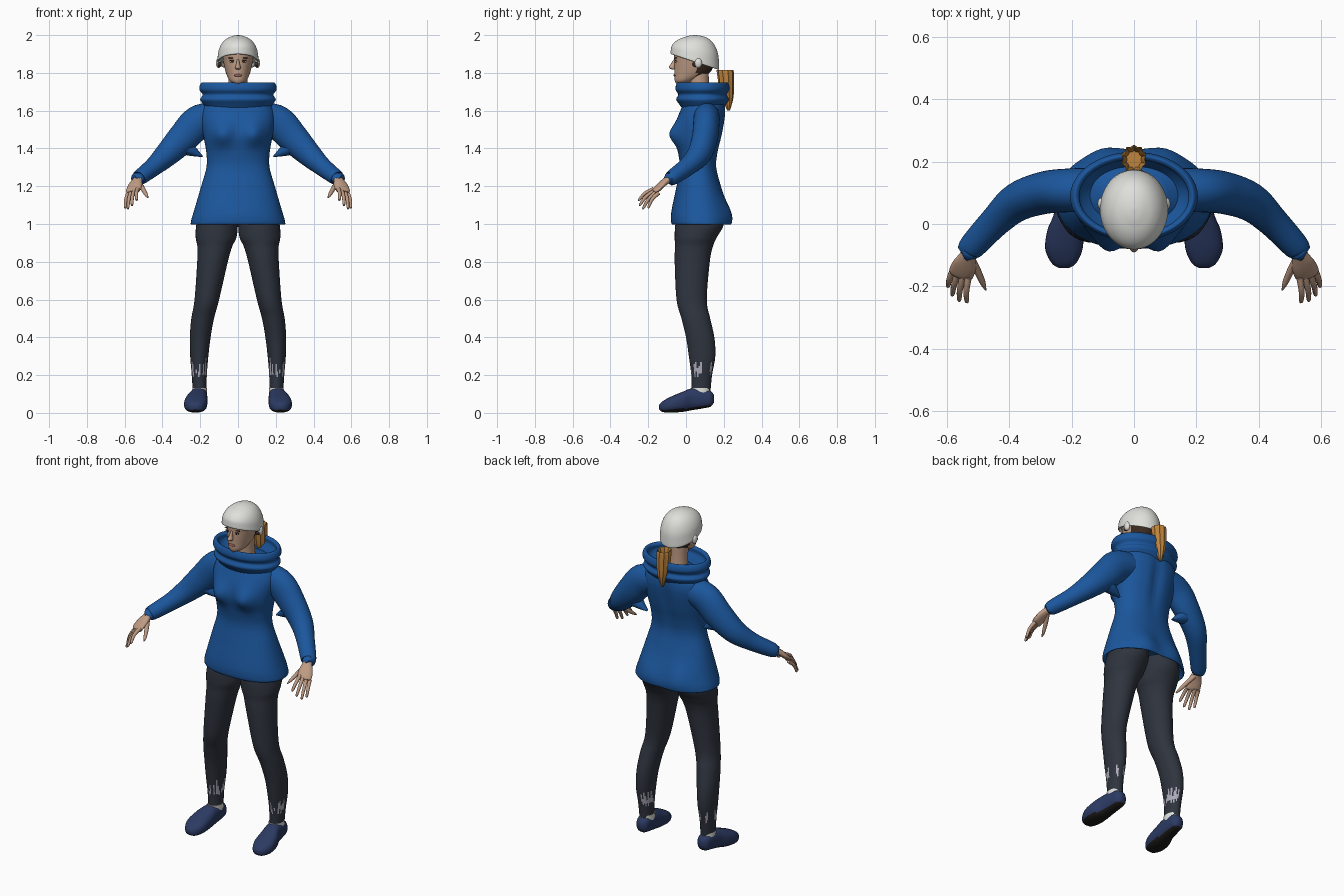
import bpy, bmesh, math, random
from mathutils import Vector

random.seed(4)


def mat(name, r, g, b):
    m = bpy.data.materials.new(name)
    m.diffuse_color = (r, g, b, 1)
    return m


BLUE = mat("jacket blue", 0.011, 0.095, 0.34)
CHARCOAL = mat("legging charcoal", 0.028, 0.034, 0.048)
NAVY = mat("shoe navy", 0.025, 0.043, 0.125)
BLACK = mat("sole black", 0.012, 0.011, 0.010)
SKIN = mat("skin", 0.52, 0.33, 0.23)
WHITE = mat("helmet white", 0.74, 0.74, 0.71)
LILAC = mat("ankle lilac", 0.43, 0.41, 0.50)
ORANGE = mat("ponytail orange", 0.52, 0.23, 0.045)
BROWN = mat("hair brown", 0.045, 0.024, 0.015)
LIP = mat("lip rose", 0.36, 0.14, 0.11)


def spline(keys, steps):
    """Catmull-Rom through tuples of any length."""
    out = []
    for i in range(len(keys) - 1):
        p = [keys[max(0, min(len(keys) - 1, i + k))] for k in (-1, 0, 1, 2)]
        for s in range(steps):
            t = s / steps
            out.append([0.5 * (2 * b + (c - a) * t + (2 * a - 5 * b + 4 * c - d) * t * t
                               + (3 * b - a - 3 * c + d) * t ** 3) for a, b, c, d in zip(*p)])
    return out + [list(keys[-1])]


def finish(name, bm, mats, mirror, angle=50):
    bmesh.ops.recalc_face_normals(bm, faces=bm.faces)
    me = bpy.data.meshes.new(name)
    bm.to_mesh(me)
    bm.free()
    for m in mats:
        me.materials.append(m)
    for p in me.polygons:
        p.use_smooth = True
    me.set_sharp_from_angle(angle=math.radians(angle))
    ob = bpy.data.objects.new(name, me)
    bpy.context.collection.objects.link(ob)
    if mirror:
        ob.modifiers.new("mirror", 'MIRROR').use_mirror_merge = False
    return ob


def loft(name, keys, mats, axis='z', n=32, steps=5, power=2.0, mirror=False,
         rule=None, shape=None, ripple=0.0):
    """Skin elliptical rings; each key is (x, y, z, half width, half depth)."""
    rows = spline(keys, steps)
    bm = bmesh.new()
    rings = []
    for i, (x, y, z, a, b) in enumerate(rows):
        c = Vector((x, y, z))
        if axis == 'z':
            u, v = Vector((1, 0, 0)), Vector((0, 1, 0))
        elif axis == 'y':
            u, v = Vector((1, 0, 0)), Vector((0, 0, 1))
        else:
            t = (Vector(rows[min(i + 1, len(rows) - 1)][:3]) - Vector(rows[max(i - 1, 0)][:3])).normalized()
            u = t.cross(Vector((0, 0, 1))).normalized()
            v = u.cross(t)
        ring = []
        for k in range(n):
            w = 2 * math.pi * k / n
            cs, sn = math.cos(w), math.sin(w)
            f = 1 + ripple * (k % 2)
            du = math.copysign(abs(cs) ** (2 / power), cs) * max(a, 0.001) * f
            dv = math.copysign(abs(sn) ** (2 / power), sn) * max(b, 0.001) * f
            p = c + u * du + v * dv
            ring.append(bm.verts.new(shape(p) if shape else p))
        rings.append(ring)
    for r, s in zip(rings, rings[1:]):
        for k in range(n):
            bm.faces.new((r[k], r[(k + 1) % n], s[(k + 1) % n], s[k]))
    bm.faces.new(rings[0])
    bm.faces.new(rings[-1])
    bmesh.ops.recalc_face_normals(bm, faces=bm.faces)
    bm.normal_update()
    if rule:
        for i, f in enumerate(bm.faces):
            f.material_index = rule(f.calc_center_median(), f.normal, i % n)
    return finish(name, bm, mats, mirror)


def ball(name, loc, size, m, mirror=False):
    bm = bmesh.new()
    bmesh.ops.create_uvsphere(bm, u_segments=16, v_segments=10, radius=1)
    for v in bm.verts:
        v.co = Vector([c * s + l for c, s, l in zip(v.co, size, loc)])
    return finish(name, bm, [m], mirror)


def bump(p, x, z, sx, sz):
    return math.exp(-((abs(p.x) - x) / sx) ** 2 - ((p.z - z) / sz) ** 2)


def jacket_shape(p):
    if p.y < 0.02:
        p.y -= 0.042 * bump(p, 0.085, 1.475, 0.055, 0.06)
    elif p.y > 0.1:
        p.y += 0.02 * bump(p, 0.10, 1.06, 0.07, 0.08)
        p.y -= 0.015 * bump(p, 0.0, 1.50, 0.03, 0.15)
    return p


# Jacket body: (z, half width, front y, back y)
body = [(1.05, .21, -.05, .20), (1.005, .235, -.06, .225), (1.0, .25, -.075, .235), (1.03, .245, -.08, .235),
        (1.08, .23, -.075, .222), (1.2, .195, -.05, .185), (1.3, .167, -.033, .162), (1.38, .168, -.042, .17),
        (1.46, .182, -.055, .19), (1.54, .195, -.05, .205), (1.6, .19, -.03, .21), (1.65, .16, -.005, .2),
        (1.69, .1, .03, .16)]
loft("jacket_body", [(0, (f + b) / 2, z, w, (b - f) / 2) for z, w, f, b in body],
     [BLUE], n=64, power=2.25, shape=jacket_shape)

# Sleeves with a pointed underarm flap
loft("sleeve", [(.12, .11, 1.57, .07, .075), (.21, .108, 1.54, .07, .088), (.29, .1, 1.457, .068, .082),
                (.375, .07, 1.37, .062, .066), (.445, .008, 1.305, .05, .05), (.518, -.07, 1.248, .043, .041),
                (.527, -.082, 1.241, .036, .034), (.52, -.073, 1.247, .03, .028)],
     [BLUE], axis='path', mirror=True)
loft("underarm_flap", [(.31, .095, 1.425, .055, .055), (.245, .1, 1.388, .035, .03), (.187, .1, 1.357, .008, .003)],
     [BLUE], axis='path', n=16, mirror=True)

# Folded cowl collar
cowl = [(1.60, .155, .10), (1.635, .185, .125), (1.66, .2, .14), (1.685, .187, .129), (1.71, .204, .143),
        (1.735, .202, .141), (1.75, .19, .132), (1.738, .176, .119), (1.715, .178, .12), (1.69, .165, .108),
        (1.65, .12, .085), (1.64, .05, .05)]
loft("cowl_collar", [(0, .088, z, a, b) for z, a, b in cowl], [BLUE], n=48)

# Leggings with ragged pale patches at the ankle
ragged = [(random.uniform(.19, .22), random.uniform(.215, .285)) if random.random() > .4 else (1, 0)
          for _ in range(40)]
loft("legging", [(.095, .075, 1.08, .1, .11), (.11, .072, 1.0, .11, .128), (.116, .052, .93, .108, .112),
                 (.123, .042, .88, .092, .1), (.135, .033, .8, .081, .093), (.165, .03, .6, .065, .08),
                 (.187, .052, .5, .06, .076), (.2, .075, .4, .055, .075), (.205, .085, .3, .048, .07),
                 (.205, .083, .2, .04, .055), (.203, .08, .12, .037, .05)],
     [CHARCOAL, LILAC], n=40, steps=10, mirror=True,
     rule=lambda c, nr, k: int(ragged[k][0] < c.z < ragged[k][1]))

# Socks and shoes
loft("sock", [(.204, .078, .09, .04, .05), (.203, .078, .132, .039, .052)], [WHITE], steps=2, mirror=True)
loft("shoe", [(.225, -.142, .03, .015, .012), (.225, -.125, .033, .04, .028), (.225, -.08, .044, .06, .042),
              (.22, -.02, .058, .058, .053), (.21, .03, .072, .048, .058), (.205, .09, .077, .042, .053),
              (.203, .13, .075, .035, .042), (.203, .148, .075, .015, .02)],
     [NAVY, BLACK], axis='y', power=2.5, mirror=True, rule=lambda c, nr, k: int(nr.z < -.6))

# Hands: palm, four fingers and a thumb
loft("palm", [(.515, -.065, 1.252, .027, .022), (.53, -.095, 1.236, .025, .019), (.543, -.13, 1.208, .038, .017),
              (.556, -.16, 1.178, .04, .014), (.56, -.17, 1.168, .03, .008)],
     [SKIN], axis='path', n=16, mirror=True)
tips = [(.537, -.253, 1.125), (.562, -.248, 1.098), (.584, -.23, 1.08), (.598, -.202, 1.085)]
for i, tip in enumerate(tips):
    a = Vector((.532 + .016 * i, -.172 + .009 * i, 1.185 - .007 * i))
    b = Vector(tip)
    m = a.lerp(b, .5) + Vector((.004, -.005, .008))
    loft("finger_%d" % (i + 1), [(*a, .011, .011), (*m, .0095, .0095), (*a.lerp(b, .93), .007, .007), (*b, .002, .002)],
         [SKIN], axis='path', n=10, steps=3, mirror=True)
loft("thumb", [(.525, -.11, 1.22, .014, .014), (.503, -.15, 1.185, .012, .012), (.485, -.19, 1.153, .009, .009),
               (.476, -.213, 1.138, .002, .002)], [SKIN], axis='path', n=10, steps=3, mirror=True)

# Head and neck: (z, half width, front y, back y)
skull = [(1.742, .02, -.05, .01), (1.76, .045, -.06, .05), (1.80, .064, -.062, .125), (1.86, .078, -.062, .15),
         (1.92, .085, -.06, .16), (1.96, .055, -.02, .12)]
loft("head", [(0, (f + b) / 2, z, w, (b - f) / 2) for z, w, f, b in skull], [SKIN, BROWN],
     rule=lambda c, nr, k: int(c.y > .06))
loft("neck", [(0, .08, 1.6, .065, .06), (0, .072, 1.7, .052, .052), (0, .065, 1.8, .052, .055)], [SKIN])

# Facial features
loft("nose", [(0, -.056, 1.872, .006, .008), (0, -.066, 1.848, .009, .014), (0, -.073, 1.827, .015, .018),
              (0, -.06, 1.817, .008, .008)], [SKIN], n=12)
ball("eye", (.031, -.053, 1.860), (.014, .005, .006), WHITE, True)
ball("iris", (.031, -.056, 1.860), (.007, .004, .006), BROWN, True)
ball("upper_lash", (.031, -.055, 1.866), (.016, .004, .0025), BROWN, True)
ball("eyebrow", (.034, -.053, 1.879), (.019, .005, .003), BROWN, True)
ball("lips", (0, -.059, 1.787), (.022, .007, .007), LIP)


def tilt(p):
    p.z -= (p.y - .05) * .33 * max(0, min(1, (1.99 - p.z) / .13))
    return p


# Helmet with a tilted rim and ear pads
dome = [(1.872, .095, .112), (1.858, .103, .122), (1.86, .109, .128), (1.88, .108, .128), (1.92, .102, .123),
        (1.955, .086, .105), (1.98, .062, .077), (1.995, .03, .038), (2.0, .004, .004)]
loft("helmet", [(0, .047, z, a, b) for z, a, b in dome], [WHITE], n=48, shape=tilt)
ball("ear_pad", (.103, .065, 1.852), (.014, .02, .026), WHITE, True)
ball("ear_strap", (.098, .055, 1.845), (.012, .022, .014), BROWN, True)

# Ponytail: fluted, hollow at the top, tapering down
loft("ponytail", [(0, .207, 1.75, .022, .025), (0, .207, 1.805, .03, .034), (0, .207, 1.812, .035, .039),
                  (0, .211, 1.775, .036, .038), (0, .216, 1.70, .031, .033), (0, .222, 1.65, .02, .022),
                  (0, .225, 1.60, .006, .006)], [ORANGE], n=20, ripple=.15)
